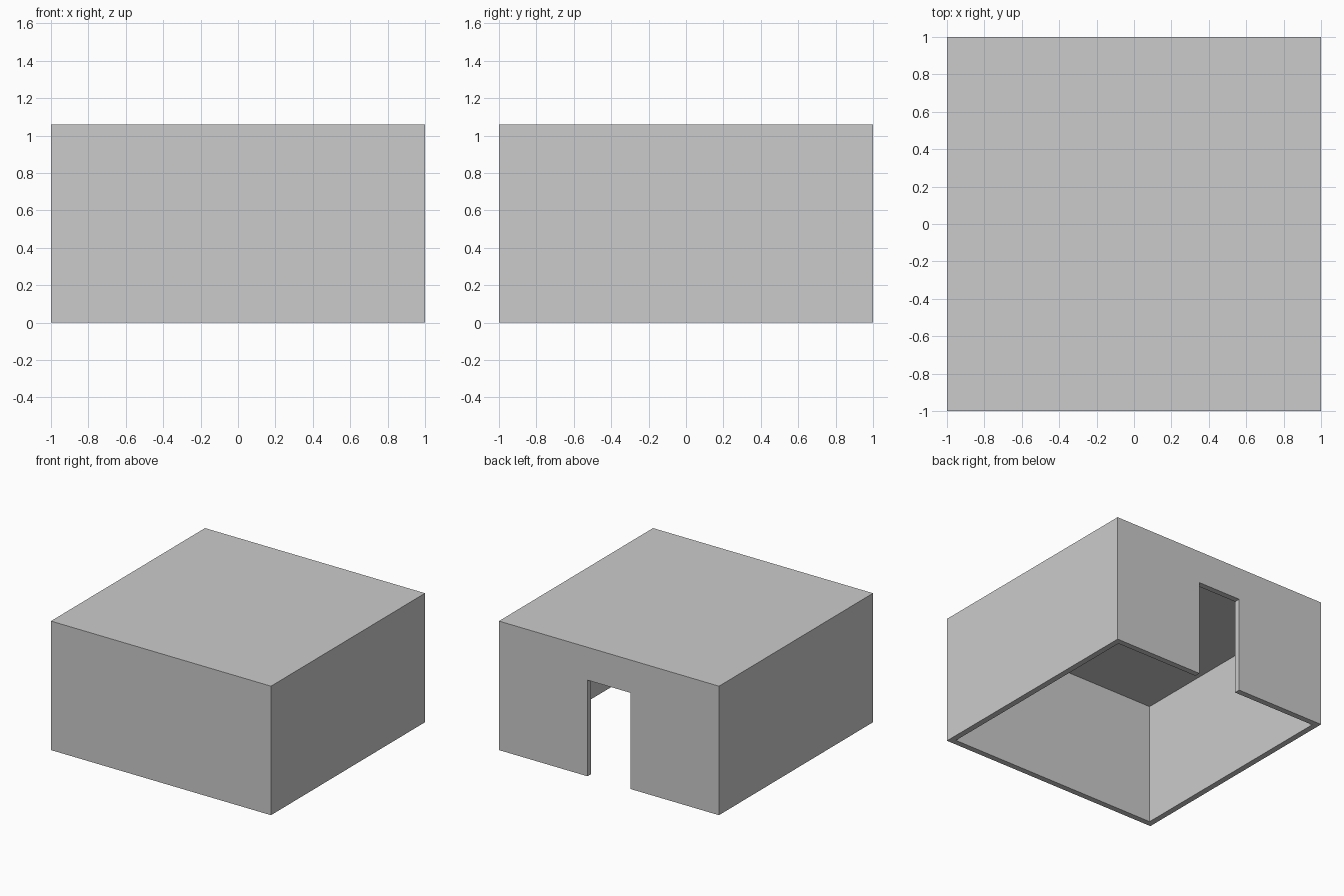
import bpy

if "Cube" in bpy.data.objects:
    bpy.data.objects.remove(bpy.data.objects["Cube"])

W = 2.0          # outer width and depth
H = 1.06         # total height
T = 0.048        # wall thickness
CEILING = 1.0    # underside of the roof
DOOR_W, DOOR_H = 0.39, 0.79


def box(name, lo, hi):
    """Axis-aligned box from its two opposite corners."""
    centre = [(a + b) / 2 for a, b in zip(lo, hi)]
    bpy.ops.mesh.primitive_cube_add(size=1, location=centre)
    ob = bpy.context.object
    ob.name = name
    ob.scale = [b - a for a, b in zip(lo, hi)]
    bpy.ops.object.transform_apply(location=True, rotation=False, scale=True)
    return ob


def cut(target, cutter):
    """Subtract the cutter, then remove it."""
    mod = target.modifiers.new(cutter.name, 'BOOLEAN')
    mod.operation = 'DIFFERENCE'
    mod.solver = 'EXACT'
    mod.object = cutter
    cutter.hide_render = True
    bpy.context.view_layer.objects.active = target
    bpy.ops.object.modifier_apply(modifier=mod.name)
    bpy.data.objects.remove(cutter)


# Walls and flat roof as one solid block
h = W / 2
room = box("room_shell", (-h, -h, 0), (h, h, H))

# Hollow interior, open at the bottom
cut(room, box("interior_cutter", (-h + T, -h + T, -0.5), (h - T, h - T, CEILING)))

# Doorway through the back wall
cut(room, box("doorway_cutter", (-DOOR_W / 2, h - 0.2, -0.5), (DOOR_W / 2, h + 0.2, DOOR_H)))
